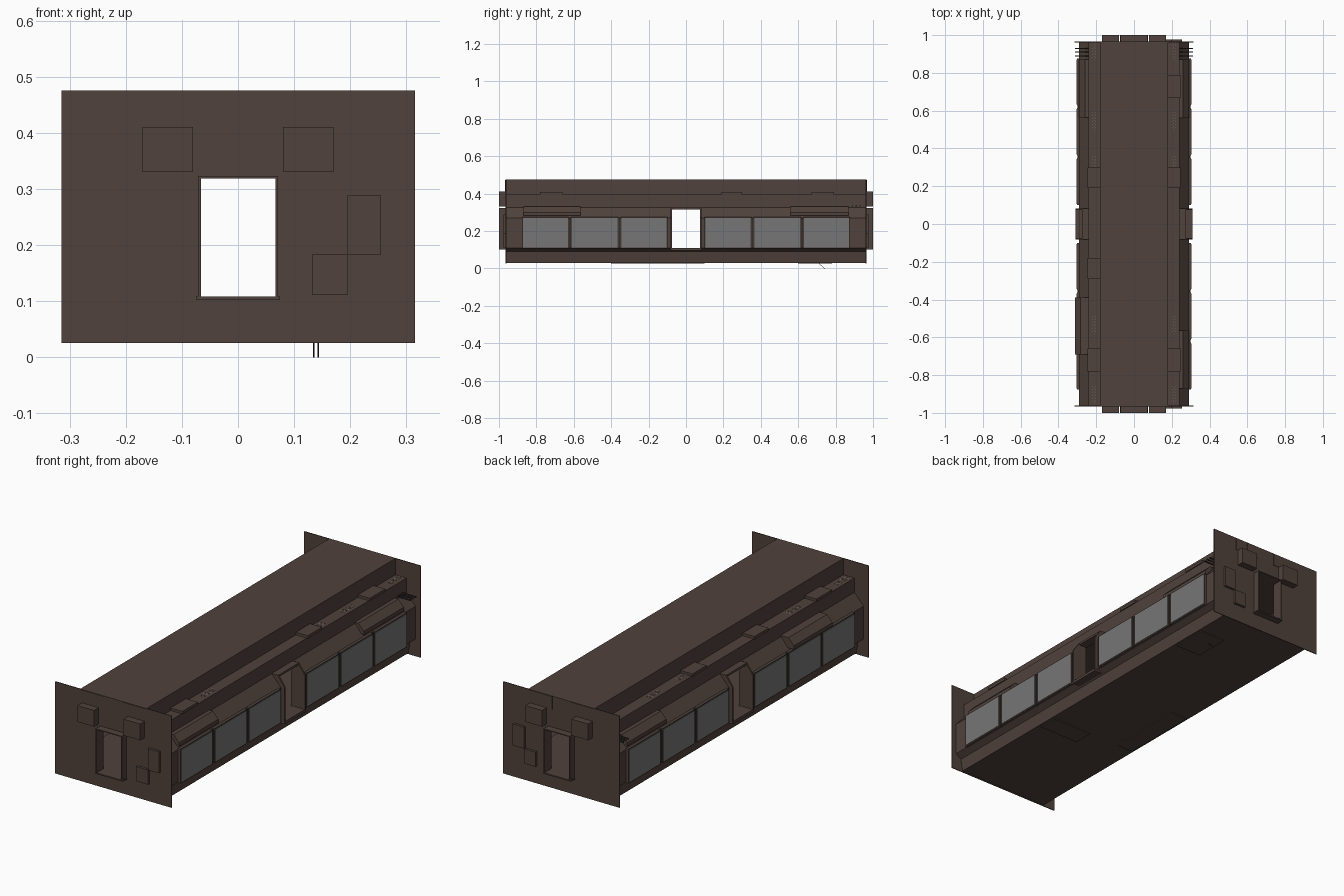
import bpy, bmesh, math
from mathutils import Vector

if "Cube" in bpy.data.objects:
    bpy.data.objects.remove(bpy.data.objects["Cube"])


def material(name, rgb):
    m = bpy.data.materials.new(name)
    m.diffuse_color = (*rgb, 1)
    m.use_nodes = True
    m.node_tree.nodes["Principled BSDF"].inputs["Base Color"].default_value = m.diffuse_color
    return m


BROWN = material("brown hull", (0.080, 0.054, 0.045))
GREY = material("grey window", (0.18, 0.18, 0.18))
DARK = material("dark trim", (0.035, 0.028, 0.024))
PALE = material("pale grating", (0.35, 0.35, 0.35))


def finish(name, bm, mat, recalc=True):
    if recalc:
        bmesh.ops.recalc_face_normals(bm, faces=bm.faces)
    me = bpy.data.meshes.new(name)
    bm.to_mesh(me)
    bm.free()
    me.materials.append(mat)
    ob = bpy.data.objects.new(name, me)
    bpy.context.collection.objects.link(ob)
    return ob


def add_box(bm, x, y, z):
    """Box between the (low, high) ranges on each axis."""
    vs = [bm.verts.new((a, b, c)) for a in x for b in y for c in z]
    for f in ((0, 1, 3, 2), (4, 6, 7, 5), (0, 4, 5, 1), (2, 3, 7, 6), (0, 2, 6, 4), (1, 5, 7, 3)):
        bm.faces.new([vs[i] for i in f])


def boxes(name, ranges, mat):
    bm = bmesh.new()
    for r in ranges:
        add_box(bm, *r)
    return finish(name, bm, mat)


def span(s, a, b):
    return tuple(sorted((s * a, s * b)))


def prism(name, pts, y0, y1, mat):
    """Extrude an x,z outline along y."""
    bm = bmesh.new()
    a = [bm.verts.new((x, y0, z)) for x, z in pts]
    b = [bm.verts.new((x, y1, z)) for x, z in pts]
    n = len(pts)
    for i in range(n):
        bm.faces.new((a[i], a[(i + 1) % n], b[(i + 1) % n], b[i]))
    bm.faces.new(a)
    bm.faces.new(b[::-1])
    return finish(name, bm, mat)


SIDES = (1, -1)
END = 0.965

# hull: lofted cross-section, with the side doorways left open
half = [(0.18, 0.475), (0.18, 0.395), (0.24, 0.395), (0.24, 0.325), (0.29, 0.27),
        (0.29, 0.11), (0.26, 0.09), (0.25, 0.03)]
profile = half + [(-x, z) for x, z in reversed(half)]
bm = bmesh.new()
rings = [[bm.verts.new((x, y, z)) for x, z in profile] for y in (-END, -0.08, 0.08, END)]
n = len(profile)
for k in range(3):
    for i in range(n):
        j = (i + 1) % n
        low = min(profile[i][1], profile[j][1])
        high = max(profile[i][1], profile[j][1])
        if k == 1 and low >= 0.109 and high <= 0.326:
            continue
        bm.faces.new((rings[k][i], rings[k][j], rings[k + 1][j], rings[k + 1][i]))
finish("hull", bm, BROWN)

# corridor floor and ceiling
boxes("corridor_floor", [((-0.26, 0.26), (-END, END), (0.1, 0.107))], BROWN)
boxes("corridor_ceiling", [((-0.24, 0.24), (-END, END), (0.322, 0.326))], BROWN)

for s, end in ((-1, "front"), (1, "back")):
    # bulkhead around the end doorway
    yy = span(s, END - 0.004, END)
    boxes(end + "_bulkhead", [
        ((-0.315, -0.07), yy, (0.025, 0.475)), ((0.07, 0.315), yy, (0.025, 0.475)),
        ((-0.07, 0.07), yy, (0.025, 0.105)), ((-0.07, 0.07), yy, (0.322, 0.475))], BROWN)
    # thin sleeve around the end doorway
    yy = span(s, END - 0.02, 1.0)
    boxes(end + "_door_sleeve", [
        ((-0.071, -0.066), yy, (0.107, 0.322)), ((0.067, 0.071), yy, (0.107, 0.322)),
        ((-0.071, 0.071), yy, (0.319, 0.323)), ((-0.075, 0.075), yy, (0.102, 0.108))], BROWN)
    # equipment boxes and panels
    boxes(end + "_boxes", [(span(t, 0.08, 0.17), span(s, END, 1.0), (0.33, 0.41)) for t in SIDES], BROWN)
    boxes(end + "_upper_panels", [(x, span(s, END, END + 0.002), (0.411, 0.473)) for x in
          ((-0.18, -0.117), (-0.113, -0.05), (0.048, 0.113), (0.117, 0.18))], BROWN)
    boxes(end + "_side_panels", [
        ((0.195, 0.255), span(s, END, END + 0.012), (0.183, 0.288)),
        ((0.132, 0.195), span(s, END, END + 0.012), (0.111, 0.183))], BROWN)

windows = [(0.105, 0.345), (0.367, 0.61), (0.632, 0.872)]
for s, side in ((1, "right"), (-1, "left")):
    # window frames, panes and mullions
    frames, panes = [], []
    for t in SIDES:
        for a, b in windows:
            frames.append((span(s, 0.288, 0.302), span(t, a - 0.005, b + 0.005), (0.106, 0.275)))
            panes.append((span(s, 0.302, 0.304), span(t, a, b), (0.112, 0.27)))
    boxes(side + "_window_frames", frames, BROWN)
    boxes(side + "_window_panes", panes, GREY)
    boxes(side + "_mullions", [(span(s, 0.288, 0.298), span(t, y - 0.006, y + 0.006), (0.11, 0.27))
                               for t in SIDES for y in (0.356, 0.621)], DARK)

    # side doorway: jambs reach over the slope, with header and sill
    for t in SIDES:
        prism(side + "_door_jamb", [(s * 0.235, 0.325), (s * 0.275, 0.325), (s * 0.31, 0.275),
                                    (s * 0.31, 0.105), (s * 0.235, 0.105)],
              *span(t, 0.074, 0.082), BROWN)
    boxes(side + "_door_header", [(span(s, 0.23, 0.275), (-0.08, 0.08), (0.316, 0.326))], BROWN)
    boxes(side + "_door_sill", [(span(s, 0.24, 0.31), (-0.08, 0.08), (0.095, 0.108))], BROWN)

    # roof channel hatches
    hatches = [(-0.78, -0.66), (0.19, 0.3)] + ([(0.67, 0.79)] if s > 0 else [(-0.29, -0.18)])
    boxes(side + "_channel_hatches", [(span(s, 0.181, 0.245), y, (0.394, 0.408)) for y in hatches], BROWN)
    # speckled gratings in the roof channel
    dots = []
    for c in (-0.9, -0.53, 0.32, 0.55, 0.92):
        for k in range(12):
            for r in range(3):
                x, y = 0.2 + 0.009 * r, c - 0.05 + 0.008 * k
                if (k + r) % 2:
                    dots.append((span(s, x, x + 0.003), (y, y + 0.003), (0.395, 0.3965)))
    boxes(side + "_grating", dots, PALE)

    # three short rods near the back
    boxes(side + "_rods", [(span(s, 0.24, 0.313), (y - 0.003, y + 0.003), (0.33, 0.336))
                           for y in (0.89, 0.91, 0.93)], DARK)

# awnings over the windows
for name, s, y0, y1, out in (("right_front_awning", 1, -0.87, -0.565, 0.29),
                             ("right_back_awning", 1, 0.56, 0.87, 0.29),
                             ("left_back_awning", -1, 0.565, 0.87, 0.29),
                             ("left_awning", -1, -0.69, -0.39, 0.312)):
    prism(name, [(s * 0.239, 0.332), (s * (out - 0.03), 0.332), (s * out, 0.3),
                 (s * out, 0.282), (s * 0.279, 0.282)], y0, y1, BROWN)

# underside plates
boxes("underside_plates", [((-0.24, -0.15), (-0.3, 0.1), (0.0255, 0.031)),
                           ((0.02, 0.24), (-0.4, -0.3), (0.0255, 0.031)),
                           ((0.1, 0.24), (0.6, 0.78), (0.0255, 0.031))], BROWN)

# two thin slanted antennas below the floor
for x in (0.135, 0.143):
    prism("antenna", [(x - 0.001, 0.026), (x + 0.001, 0.026), (x + 0.001, 0.024), (x - 0.001, 0.024)],
          0.71, 0.713, DARK)
    ob = bpy.context.collection.objects[-1]
    for v in ob.data.vertices:
        if v.co.z < 0.025:
            v.co.z = 0.0
            v.co.y += 0.03
